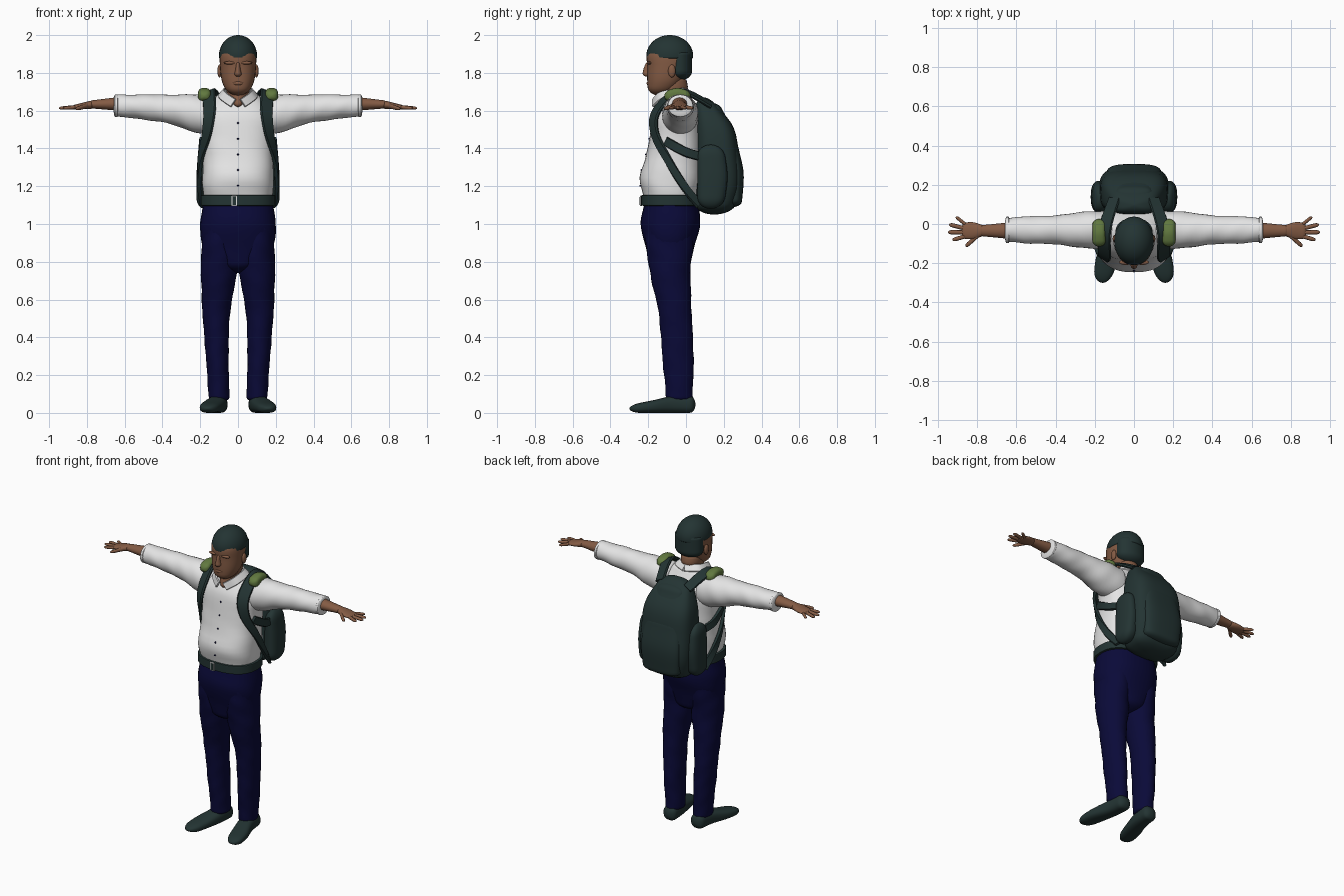
import bpy, bmesh, math
from mathutils import Vector

if "Cube" in bpy.data.objects:
    bpy.data.objects.remove(bpy.data.objects["Cube"], do_unlink=True)


def material(name, red, green, blue):
    made = bpy.data.materials.new(name)
    made.use_nodes = True
    made.diffuse_color = (red, green, blue, 1)
    made.node_tree.nodes["Principled BSDF"].inputs["Base Color"].default_value = (red, green, blue, 1)
    return made


DARK = material("dark_green", .017, .034, .033)
NAVY = material("navy", .003, .003, .04)
WHITE = material("white_cloth", .78, .78, .78)
SKIN = material("skin", .23, .105, .058)
OLIVE = material("olive", .12, .19, .05)


def sample(keys, where):
    """Smooth value at a fraction along evenly spaced keys; a plain number stays constant."""
    if not isinstance(keys, tuple):
        return keys
    last = len(keys) - 1
    index = min(int(where * last), last - 1)
    t = where * last - index
    before, start, end, after = (keys[max(0, min(last, index + step))] for step in (-1, 0, 1, 2))
    slope_in, slope_out = (end - before) / 2, (after - start) / 2
    ease = t * t * (3 - 2 * t)
    return (start + (end - start) * ease + slope_in * t * (1 - t) ** 2
            - slope_out * t * t * (1 - t))


def bridge(name, mat, rings):
    """Join rings of points into one closed, smooth-shaded object."""
    bm = bmesh.new()
    rows = [[bm.verts.new(point) for point in ring] for ring in rings]
    for lower, upper in zip(rows, rows[1:]):
        for i in range(len(lower)):
            bm.faces.new((lower[i - 1], lower[i], upper[i], upper[i - 1]))
    bm.faces.new(rows[0])
    bm.faces.new(rows[-1])
    bmesh.ops.recalc_face_normals(bm, faces=bm.faces)
    mesh = bpy.data.meshes.new(name)
    bm.to_mesh(mesh)
    bm.free()
    mesh.materials.append(mat)
    part = bpy.data.objects.new(name, mesh)
    bpy.context.collection.objects.link(part)
    bpy.ops.object.select_all(action="DESELECT")
    part.select_set(True)
    bpy.context.view_layer.objects.active = part
    bpy.ops.object.shade_smooth_by_angle(angle=math.radians(50))


def loft(name, mat, axis, span, mid=0, wide=0, low=0, high=0, ends=(.02, .02),
         power=2, side=1, fold=0, sides=28, steps=26):
    """Sweep rounded sections along an axis: mid and wide set the first cross
    direction, low and high bound the second, ends are the lengths of the domes."""
    start, stop = span
    rings = []
    for step in range(steps + 1):
        where = (1 - math.cos(math.pi * step / steps)) / 2
        t = start + (stop - start) * where
        dome = 1
        for gap, length in zip((t - start, stop - t), ends):
            if gap < length:
                dome *= max(math.sqrt(max(0, 1 - (1 - gap / length) ** 2)), .03)
        bottom, top = sample(low, where), sample(high, where)
        ring = []
        for i in range(sides):
            turn = math.tau * i / sides
            cos, sin = math.cos(turn), math.sin(turn)
            size = dome * (1 + fold * (math.sin(3 * turn + 55 * t) + math.sin(2 * turn - 31 * t)))
            u = sample(mid, where) + size * sample(wide, where) * math.copysign(abs(cos) ** (2 / power), cos)
            v = (bottom + top) / 2 + size * (top - bottom) / 2 * math.copysign(abs(sin) ** (2 / power), sin)
            x, y, z = {"X": (t, u, v), "Y": (u, t, v), "Z": (u, v, t)}[axis]
            ring.append((side * x, y, z))
        rings.append(ring)
    bridge(name, mat, rings)


def blob(name, mat, centre, radii, side=1):
    x, y, z = centre
    a, b, c = radii
    loft(name, mat, "Z", (z - c, z + c), mid=x, wide=a, low=y - b, high=y + b,
         ends=(c, c), side=side, sides=14, steps=12)


def ribbon(name, mat, xs, ys, zs, width, side, thick=.018, core=1.5, steps=30):
    """Flat band along a path, facing away from the middle of the body."""
    path = [Vector([sample(keys, i / steps) for keys in (xs, ys, zs)]) for i in range(steps + 1)]
    rings = []
    for i, point in enumerate(path):
        along = (path[min(i + 1, steps)] - path[max(i - 1, 0)]).normalized()
        out = point - Vector((point.x / 2, -.05, min(point.z, core)))
        out = (out - along * out.dot(along)).normalized()
        across = along.cross(out) * sample(width, i / steps) / 2
        out *= thick / 2
        inner = across * .85
        ring = (inner + out, across, inner - out, -inner - out, -across, out - inner)
        rings.append([(side * (point + edge).x, (point + edge).y, (point + edge).z) for edge in ring])
    bridge(name, mat, rings)


# Head
loft("neck", SKIN, "Z", (1.62, 1.78), wide=(.02, .06, .065), low=(-.17, -.15, -.13), high=(-.13, 0, 0))
loft("head", SKIN, "Z", (1.68, 1.98), wide=(.055, .085, .095, .095, .07),
     low=(-.2, -.205, -.205, -.205, -.15), high=(-.08, -.02, .01, .02, 0), ends=(.04, .04), power=2.2)
loft("nose", SKIN, "Z", (1.78, 1.86), wide=(.022, .013, .01), low=(-.232, -.225, -.212), high=-.18)
blob("lips", SKIN, (0, -.195, 1.745), (.03, .014, .012))
loft("hair", DARK, "Z", (1.76, 1.92), wide=.094, low=-.1, high=.032, ends=(.05, .02))
loft("cap", DARK, "Z", (1.87, 2), wide=.101, low=-.21, high=.038, ends=(.01, .11))

# Shirt body and buttons
SHIRT = (1.12, 1.7)
SHIRT_FRONT = (-.22, -.245, -.215, -.19, -.17, -.1)
loft("shirt_body", WHITE, "Z", SHIRT, wide=(.18, .19, .185, .19, .19, .1), low=SHIRT_FRONT,
     high=(.06, .08, .085, .08, .07, .01), power=2.5, fold=.006, sides=40)
for i in range(1, 6):
    height = SHIRT[0] + (SHIRT[1] - SHIRT[0]) * i / 7
    blob("shirt_button", NAVY, (0, sample(SHIRT_FRONT, i / 7), height), (.005, .006, .005))

# Trouser top, belt and buckle
loft("trouser_hips", NAVY, "Z", (.74, 1.12), wide=(.08, .18, .2, .185), low=(-.19, -.21, -.24, -.22),
     high=(.02, .04, .075, .065), ends=(.05, .01), power=2.3, fold=.004)
loft("belt", DARK, "Z", (1.09, 1.16), wide=.199, low=-.238, high=.077, ends=(.01, .01), power=2.4)
loft("buckle_frame", WHITE, "Z", (1.095, 1.15), mid=-.02, wide=.015, low=-.243, high=-.234,
     ends=(.001, .001), power=8)
loft("buckle_centre", DARK, "Z", (1.1, 1.145), mid=-.02, wide=.01, low=-.245, high=-.236,
     ends=(.001, .001), power=8)

# Backpack
loft("backpack_body", DARK, "Z", (1.05, 1.67), wide=(.15, .175, .175, .16, .1), low=.05,
     high=(.25, .29, .28, .25, .14), ends=(.05, .05), power=3.2, sides=40)
loft("backpack_front_pocket", DARK, "Z", (1.09, 1.45), wide=(.13, .14, .12), low=.2,
     high=(.295, .305, .27), ends=(.03, .03), power=3)
loft("backpack_top_flap", DARK, "Z", (1.46, 1.64), wide=(.13, .09), low=.1, high=(.268, .18),
     ends=(.03, .03), power=3)

for side, word in ((1, "left_"), (-1, "right_")):
    # Face
    blob(word + "ear", SKIN, (.097, -.075, 1.81), (.012, .02, .034), side)
    blob(word + "brow", SKIN, (.042, -.195, 1.853), (.034, .014, .009), side)

    # Arm and hand
    loft(word + "sleeve", WHITE, "X", (.1, .66), mid=-.03, wide=(.09, .095, .075, .07, .06),
         low=(1.46, 1.49, 1.535, 1.555, 1.57), high=1.685, side=side, fold=.014, steps=40)
    loft(word + "cuff", WHITE, "X", (.63, .66), mid=-.03, wide=.067, low=1.567, high=1.685,
         ends=(.01, .01), side=side)
    loft(word + "forearm", SKIN, "X", (.62, .79), mid=-.034, wide=(.042, .028), low=(1.6, 1.612),
         high=(1.672, 1.654), side=side)
    loft(word + "palm", SKIN, "X", (.76, .88), mid=-.034, wide=(.026, .043, .04), low=(1.61, 1.605),
         high=(1.655, 1.63), side=side)
    for i, finger in enumerate(("index", "middle", "ring", "little")):
        tip = .95 - .014 * (i - 1.3) ** 2
        loft(word + finger + "_finger", SKIN, "X", (.85, tip), mid=(.019 * i - .062, .038 * i - .08),
             wide=.011, low=(1.608, 1.605), high=(1.63, 1.622), side=side, sides=12, steps=14)
    loft(word + "thumb", SKIN, "X", (.78, .86), mid=(-.05, -.11), wide=.014, low=(1.615, 1.6),
         high=(1.645, 1.62), side=side, sides=12, steps=14)

    # Leg and shoe
    loft(word + "trouser_leg", NAVY, "Z", (.06, 1), mid=(.1, .11, .115, .1, .1),
         wide=(.055, .06, .073, .096, .09), low=(-.105, -.125, -.145, -.195, -.22),
         high=(.035, .04, .03, .025, .05), side=side, fold=.014, steps=50)
    loft(word + "shoe", DARK, "Y", (-.3, .05), mid=(.16, .14, .11, .1), wide=(.045, .056, .05, .045),
         high=(.045, .065, .09, .09), ends=(.06, .03), power=2.6, side=side)

    # Collar, straps, shoulder pad and pack pocket
    ribbon(word + "collar", WHITE, (0, .08, .08, .025), (.015, -.03, -.13, -.175), (1.7, 1.7, 1.68, 1.64),
           .05, side, thick=.012, core=1.66)
    ribbon(word + "shoulder_strap", DARK, (.1, .15, .15, .165, .2, .2, .18),
           (.13, -.03, -.155, -.165, -.09, -.01, .07), (1.63, 1.7, 1.6, 1.48, 1.33, 1.2, 1.1),
           (.065, .075, .045, .05), side)
    ribbon(word + "side_strap", DARK, (.19, .2, .165), (-.11, 0, .11), (1.44, 1.38, 1.35), .05, side)
    loft(word + "shoulder_pad", OLIVE, "Y", (-.115, .025), mid=.178, wide=.034, low=1.65,
         high=(1.705, 1.72, 1.705), ends=(.03, .03), power=2.8, side=side)
    loft(word + "pack_side_pocket", DARK, "Z", (1.08, 1.42), mid=.175, wide=(.045, .045, .035), low=.06,
         high=(.2, .22, .2), ends=(.06, .06), power=2.6, side=side)
